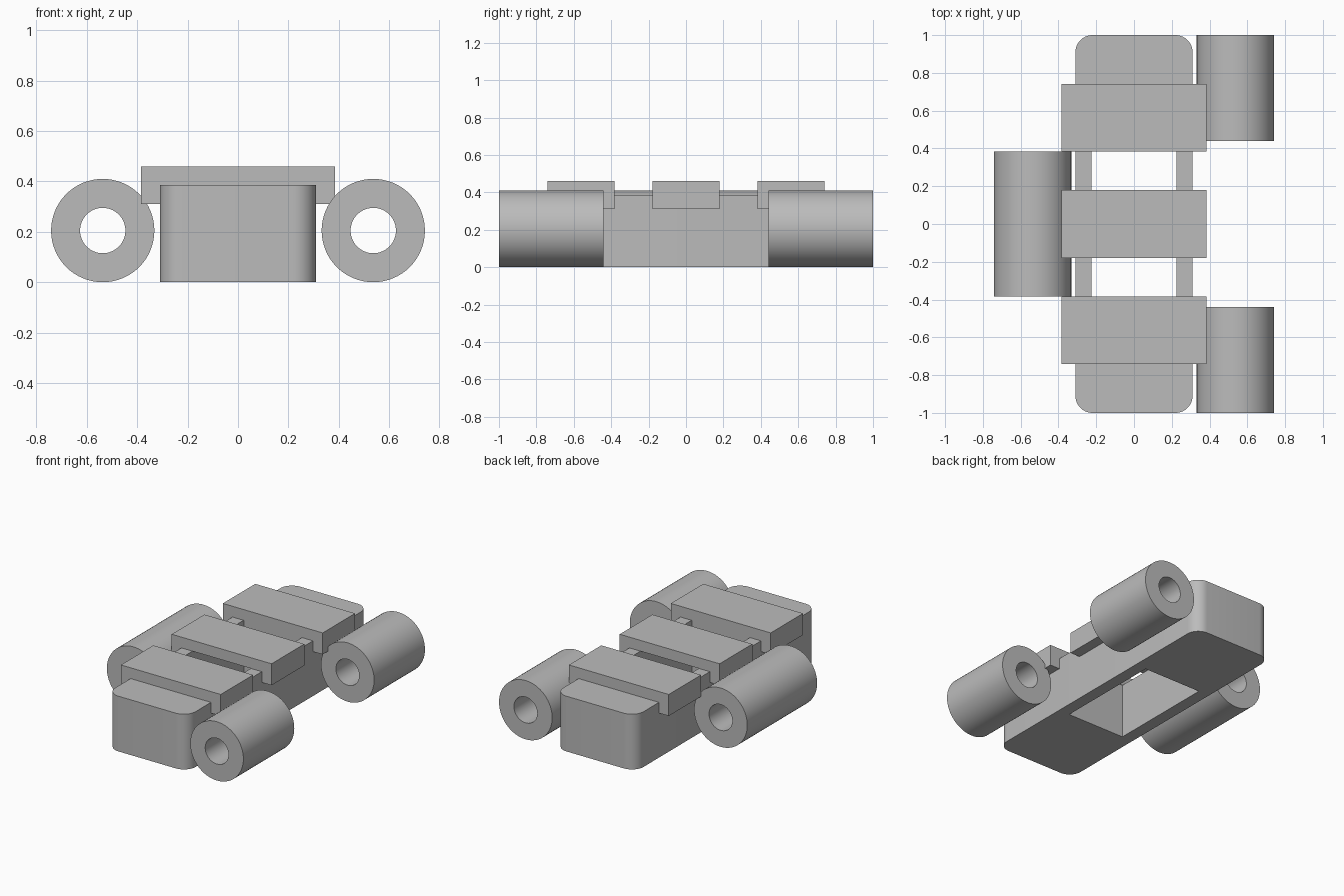
import bpy, bmesh, math

cube = bpy.data.objects.get("Cube")
if cube:
    bpy.data.objects.remove(cube, do_unlink=True)

grey = bpy.data.materials.new("plain grey")
grey.use_nodes = True
colour = (0.5, 0.5, 0.5, 1)
grey.diffuse_color = colour
grey.node_tree.nodes["Principled BSDF"].inputs["Base Color"].default_value = colour


def finish(name, bm, smooth=False):
    bmesh.ops.recalc_face_normals(bm, faces=bm.faces)
    mesh = bpy.data.meshes.new(name)
    bm.to_mesh(mesh)
    bm.free()
    mesh.materials.append(grey)
    obj = bpy.data.objects.new(name, mesh)
    bpy.context.collection.objects.link(obj)
    if smooth:
        bpy.ops.object.select_all(action='DESELECT')
        obj.select_set(True)
        bpy.context.view_layer.objects.active = obj
        bpy.ops.object.shade_smooth_by_angle(angle=math.radians(30))
    return obj


def extrude_y(name, profile, y0, y1):
    """Extrude an (x, z) outline along y."""
    bm = bmesh.new()
    face = bm.faces.new([bm.verts.new((x, y0, z)) for x, z in profile])
    grown = bmesh.ops.extrude_face_region(bm, geom=[face])["geom"]
    verts = [v for v in grown if isinstance(v, bmesh.types.BMVert)]
    bmesh.ops.translate(bm, verts=verts, vec=(0, y1 - y0, 0))
    return finish(name, bm)


def tube(name, x, y0, y1, outer=0.205, inner=0.09, sides=64):
    """Hollow cylinder lying along y and resting on the ground."""
    bm = bmesh.new()
    section = [(outer, y0), (outer, y1), (inner, y1), (inner, y0)]
    rings = []
    for r, y in section:
        angles = [2 * math.pi * i / sides for i in range(sides)]
        rings.append([bm.verts.new((x + r * math.cos(a), y, outer + r * math.sin(a)))
                      for a in angles])
    for k in range(4):
        a, b = rings[k], rings[(k + 1) % 4]
        for i in range(sides):
            j = (i + 1) % sides
            bm.faces.new((a[i], a[j], b[j], b[i]))
    return finish(name, bm, smooth=True)


def box(bm, sx, sy, z0, z1):
    verts = bmesh.ops.create_cube(bm, size=1)["verts"]
    bmesh.ops.scale(bm, verts=verts, vec=(sx, sy, z1 - z0))
    bmesh.ops.translate(bm, verts=verts, vec=(0, 0, (z0 + z1) / 2))


# Body: long block with rounded upright edges
top = 0.385
bm = bmesh.new()
box(bm, 0.62, 2.0, 0, top)
upright = [e for e in bm.edges if abs(e.verts[0].co.z - e.verts[1].co.z) > 0.1]
bmesh.ops.bevel(bm, geom=upright, offset=0.09, segments=10, profile=0.5, affect='EDGES')
body = finish("body", bm)

# Rectangular opening right through the body
bm = bmesh.new()
box(bm, 0.45, 0.77, -0.1, top + 0.1)
cutter = finish("opening_cutter", bm)
cutter.hide_render = True
cut = body.modifiers.new("opening", 'BOOLEAN')
cut.operation = 'DIFFERENCE'
cut.solver = 'EXACT'
cut.object = cutter
bpy.context.view_layer.objects.active = body
bpy.ops.object.select_all(action='DESELECT')
body.select_set(True)
bpy.ops.object.modifier_apply(modifier=cut.name)
bpy.data.objects.remove(cutter, do_unlink=True)
bpy.ops.object.shade_smooth_by_angle(angle=math.radians(30))

# Cross straps hooked over both sides of the body
half = [(0.31, top), (0.31, 0.31), (0.385, 0.31), (0.385, 0.46)]
strap = half + [(-x, z) for x, z in reversed(half)]
for name, y0, y1 in (("front_strap", -0.74, -0.383),
                     ("middle_strap", -0.18, 0.18),
                     ("back_strap", 0.383, 0.74)):
    extrude_y(name, strap, y0, y1)

# Hollow rollers beside the body
tube("front_left_tube", 0.537, -1.0, -0.44)
tube("back_left_tube", 0.537, 0.44, 1.0)
tube("right_tube", -0.537, -0.385, 0.385)
